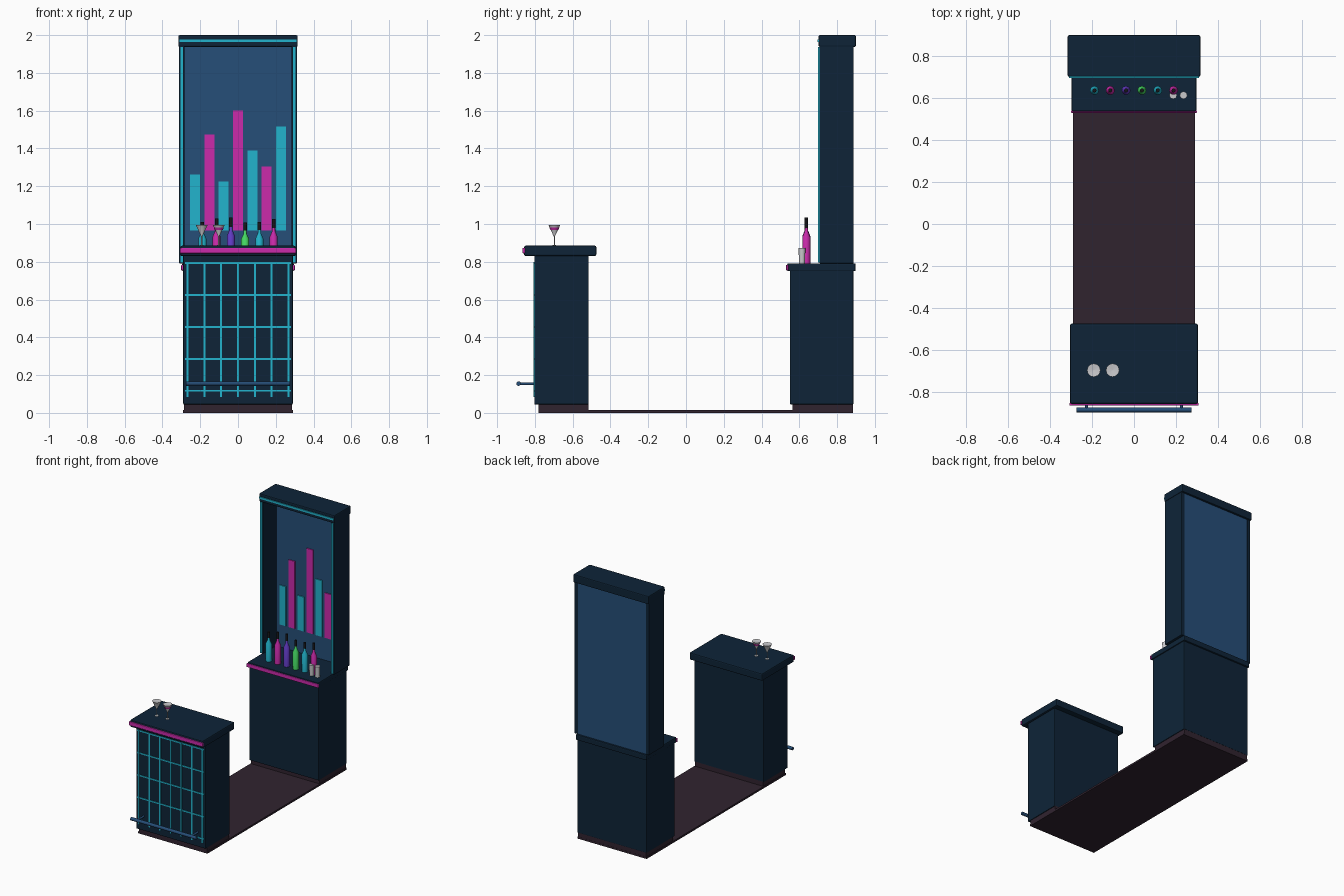
import bpy, bmesh, math
from mathutils import Matrix

cube = bpy.data.objects.get("Cube")
if cube:
    bpy.data.objects.remove(cube, do_unlink=True)


def make_material(name, r, g, b):
    m = bpy.data.materials.new(name)
    m.use_nodes = True
    m.diffuse_color = (r, g, b, 1)
    m.node_tree.nodes["Principled BSDF"].inputs["Base Color"].default_value = (r, g, b, 1)
    return m


navy = make_material("navy", 0.0044, 0.0176, 0.039)
brown = make_material("dark brown", 0.0296, 0.0168, 0.0284)
cyan = make_material("neon cyan", 0.016, 0.456, 0.61)
pink = make_material("neon pink", 0.6, 0.024, 0.41)
blue = make_material("steel blue", 0.0194, 0.0762, 0.188)
purple = make_material("purple", 0.127, 0.045, 0.578)
green = make_material("green", 0.061, 0.716, 0.127)
silver = make_material("pale glass", 0.58, 0.58, 0.6)
black = make_material("black", 0.008, 0.008, 0.01)


def add_object(name, bm, *mats):
    bmesh.ops.recalc_face_normals(bm, faces=bm.faces)
    mesh = bpy.data.meshes.new(name)
    bm.to_mesh(mesh)
    bm.free()
    for m in mats:
        mesh.materials.append(m)
    ob = bpy.data.objects.new(name, mesh)
    bpy.context.collection.objects.link(ob)
    return ob


def box(name, mat, xs, ys, zs, bevel=0):
    """Box given by its low and high limits on each axis."""
    bm = bmesh.new()
    size = [b - a for a, b in (xs, ys, zs)]
    mid = [(a + b) / 2 for a, b in (xs, ys, zs)]
    bmesh.ops.create_cube(bm, size=1, matrix=Matrix.Translation(mid) @ Matrix.Diagonal((*size, 1)))
    ob = add_object(name, bm, mat)
    if bevel:
        mod = ob.modifiers.new("Bevel", "BEVEL")
        mod.width = bevel
        mod.segments = 2
    return ob


def wide(name, mat, half, ys, zs, bevel=0):
    return box(name, mat, (-half, half), ys, zs, bevel)


def lathe(name, profile, x, y, z, mats, sides=12, top_rule=None):
    """Turned solid from (radius, height) points; faces above top_rule use the second colour."""
    bm = bmesh.new()
    verts = [bm.verts.new((r, 0, h)) for r, h in profile]
    edges = [bm.edges.new(p) for p in zip(verts, verts[1:])]
    bmesh.ops.spin(bm, geom=verts + edges, cent=(0, 0, 0), axis=(0, 0, 1),
                   angle=math.tau, steps=sides)
    bmesh.ops.remove_doubles(bm, verts=bm.verts, dist=0.0002)
    for f in bm.faces:
        f.smooth = len(f.verts) == 4 and abs(f.normal.z) < 0.9
        if top_rule and f.calc_center_median().z > top_rule:
            f.material_index = 1
    ob = add_object(name, bm, *mats)
    ob.location = (x, y, z)
    return ob


def rod(name, mat, radius, length, matrix):
    bm = bmesh.new()
    bmesh.ops.create_cone(bm, cap_ends=True, segments=12, radius1=radius, radius2=radius,
                          depth=length, matrix=matrix)
    return add_object(name, bm, mat)


# Floor and plinths
wide("floor", brown, 0.29, (-0.78, 0.885), (0, 0.014))
wide("front_plinth", brown, 0.285, (-0.78, -0.515), (0.005, 0.05))
wide("back_plinth", brown, 0.285, (0.565, 0.884), (0.005, 0.05))

# Front counter
wide("counter_body", navy, 0.29, (-0.803, -0.515), (0.045, 0.835), 0.004)
wide("counter_top", navy, 0.305, (-0.857, -0.475), (0.83, 0.885), 0.008)
wide("counter_neon_strip", pink, 0.308, (-0.866, -0.852), (0.845, 0.873), 0.003)

# Glowing grid on the counter front
for i in range(7):
    x = (i - 3) * 0.089
    box("grid_upright", cyan, (x - 0.005, x + 0.005), (-0.808, -0.8), (0.085, 0.795))
for i in range(5):
    z = 0.117 + i * 0.169
    wide("grid_crossbar", cyan, 0.28, (-0.807, -0.8), (z - 0.005, z + 0.005))

# Foot rail with brackets
rod("foot_rail", blue, 0.012, 0.55,
    Matrix.Translation((0, -0.886, 0.155)) @ Matrix.Rotation(math.pi / 2, 4, "Y"))
for x in (-0.226, 0.226):
    rod("rail_bracket", blue, 0.007, 0.09,
        Matrix.Translation((x, -0.842, 0.155)) @ Matrix.Rotation(math.pi / 2, 4, "X"))

# Back bar
wide("back_bar_body", navy, 0.29, (0.55, 0.886), (0.045, 0.755), 0.004)
wide("back_bar_top", navy, 0.297, (0.536, 0.898), (0.75, 0.792), 0.007)
wide("back_bar_neon_strip", pink, 0.301, (0.53, 0.542), (0.755, 0.783), 0.003)

# Display cabinet
for s in (-1, 1):
    side = sorted((s * 0.284, s * 0.312))
    box("cabinet_side", navy, side, (0.706, 0.888), (0.792, 1.945), 0.003)
    strip = sorted((s * 0.291, s * 0.304))
    box("cabinet_neon_strip", cyan, strip, (0.7, 0.708), (0.797, 1.938))
wide("cabinet_back", blue, 0.286, (0.865, 0.885), (0.79, 1.945))
wide("cabinet_cap", navy, 0.316, (0.702, 0.9), (1.938, 2.0), 0.007)
wide("cap_neon_strip", cyan, 0.311, (0.696, 0.705), (1.963, 1.978))

# Bar chart skyline on the cabinet back
for i, top in enumerate((1.263, 1.475, 1.225, 1.602, 1.39, 1.305, 1.517)):
    x = (i - 3) * 0.076
    box("skyline_bar", pink if i % 2 else cyan, (x - 0.0265, x + 0.0265),
        (0.858, 0.866), (0.965, top))

# Bottles with dark caps
bottles = ((cyan, 0.22), (pink, 0.237), (purple, 0.243), (green, 0.217), (cyan, 0.22), (pink, 0.235))
for i, (mat, h) in enumerate(bottles):
    profile = [(0, 0), (0.021, 0), (0.021, h * 0.6), (0.009, h * 0.72), (0.008, h * 0.8),
               (0.0095, h * 0.8), (0.0095, h), (0, h)]
    lathe("bottle", profile, (i - 2.5) * 0.0755, 0.637, 0.791, (mat, black), 12, h * 0.79)

# Tumblers
tumbler = [(0, 0), (0.016, 0), (0.018, 0.083), (0, 0.083)]
for x in (0.187, 0.236):
    lathe("tumbler", tumbler, x, 0.614, 0.791, (silver,))

# Cocktail glasses, one with a drink band
glass = [(0, 0), (0.014, 0), (0.012, 0.003), (0.003, 0.005), (0.003, 0.05),
         (0.032, 0.112), (0, 0.108)]
for x in (-0.192, -0.102):
    lathe("cocktail_glass", glass, x, -0.697, 0.884, (silver,))
drink = [(0, 0), (0.021, 0), (0.027, 0.014), (0, 0.014)]
lathe("cocktail_drink", drink, -0.102, -0.697, 0.968, (pink,))
